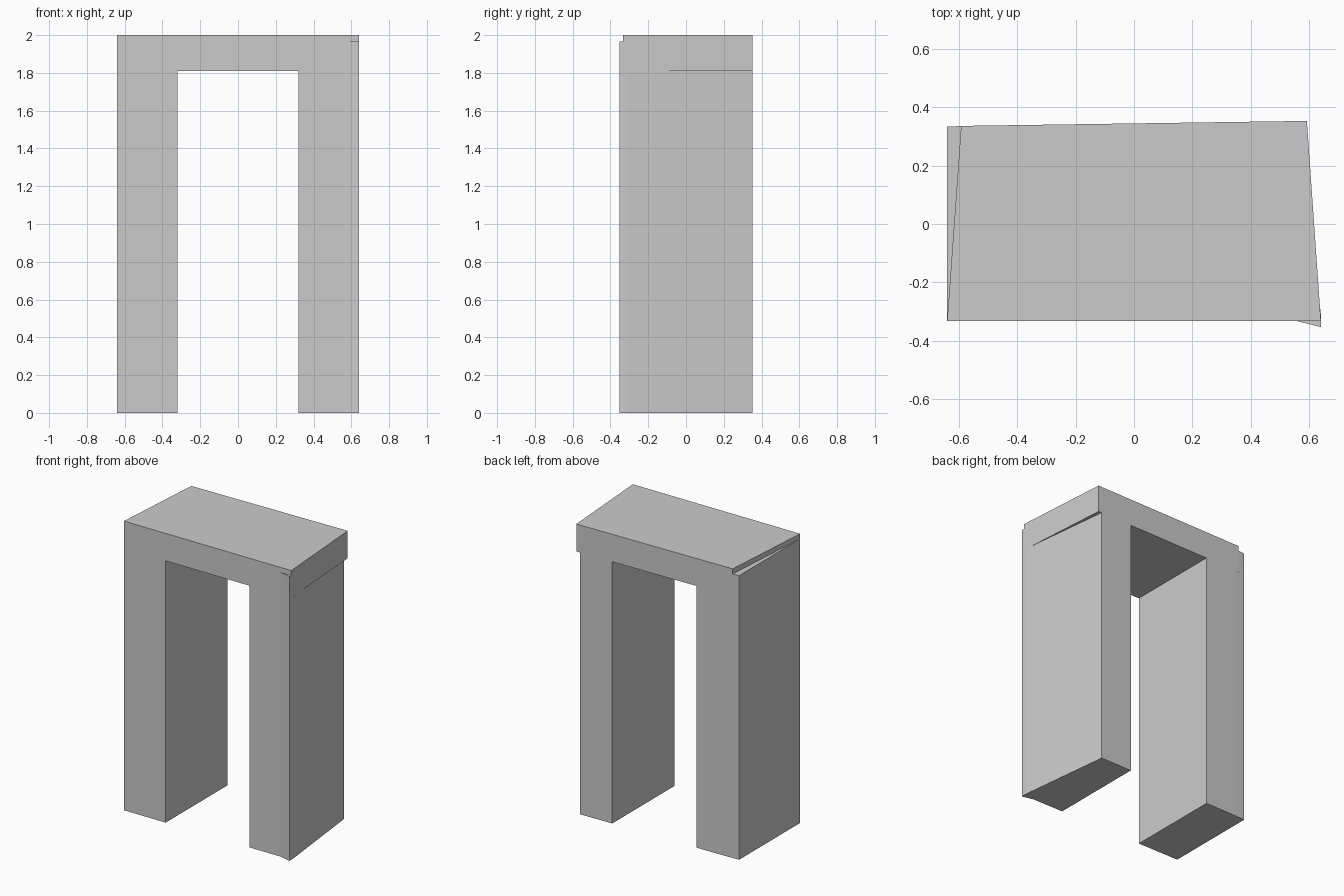
import bpy
import bmesh

cube = bpy.data.objects.get("Cube")
if cube:
    bpy.data.objects.remove(cube, do_unlink=True)

# Single plain grey
grey = bpy.data.materials.new("plain grey")
grey.use_nodes = True
colour = (0.6, 0.6, 0.6, 1)
grey.diffuse_color = colour
grey.node_tree.nodes["Principled BSDF"].inputs["Base Color"].default_value = colour


def prism(name, outline, bottom, top):
    """Extrude a plan outline upward into a solid block."""
    bm = bmesh.new()
    face = bm.faces.new([bm.verts.new((x, y, bottom)) for x, y in outline])
    new = bmesh.ops.extrude_face_region(bm, geom=[face])["geom"]
    bmesh.ops.translate(bm, vec=(0, 0, top - bottom),
                        verts=[v for v in new if isinstance(v, bmesh.types.BMVert)])
    bmesh.ops.recalc_face_normals(bm, faces=bm.faces)
    mesh = bpy.data.meshes.new(name)
    bm.to_mesh(mesh)
    bm.free()
    mesh.materials.append(grey)
    obj = bpy.data.objects.new(name, mesh)
    bpy.context.collection.objects.link(obj)
    return obj


FRONT, BACK = -0.333, 0.353
LEG_TOP, OPENING_TOP, HEIGHT = 1.965, 1.81, 2.0


def back_edge(x):
    """Y of the slightly skewed rear wall at a given x."""
    return BACK + (x - 0.592) * 0.0145


# Lintel: skewed slab spanning the opening
prism("lintel", [(-0.64, FRONT), (0.64, FRONT),
                 (0.592, back_edge(0.592)), (-0.592, back_edge(-0.592))],
      OPENING_TOP, HEIGHT)

# Left leg: tapers to the rear, with a flared front corner
prism("left_leg", [(0.32, FRONT), (0.56, FRONT), (0.64, -0.353), (0.64, -0.31),
                   (0.565, back_edge(0.565)), (0.32, back_edge(0.32))],
      0, OPENING_TOP)

# Flared corner carries on up beside the lintel
prism("left_leg_corner", [(0.56, FRONT), (0.64, -0.353), (0.64, FRONT)],
      OPENING_TOP, LEG_TOP)

# Right leg: square outer side, standing proud of the lintel at the rear
prism("right_leg", [(-0.64, FRONT), (-0.32, FRONT), (-0.32, back_edge(-0.32)),
                    (-0.56, back_edge(-0.56)), (-0.64, 0.333)],
      0, OPENING_TOP)

# Outer wedge of the right leg carries on up beside the lintel
prism("right_leg_wedge", [(-0.64, FRONT), (-0.592, back_edge(-0.592)), (-0.64, 0.333)],
      OPENING_TOP, LEG_TOP)
